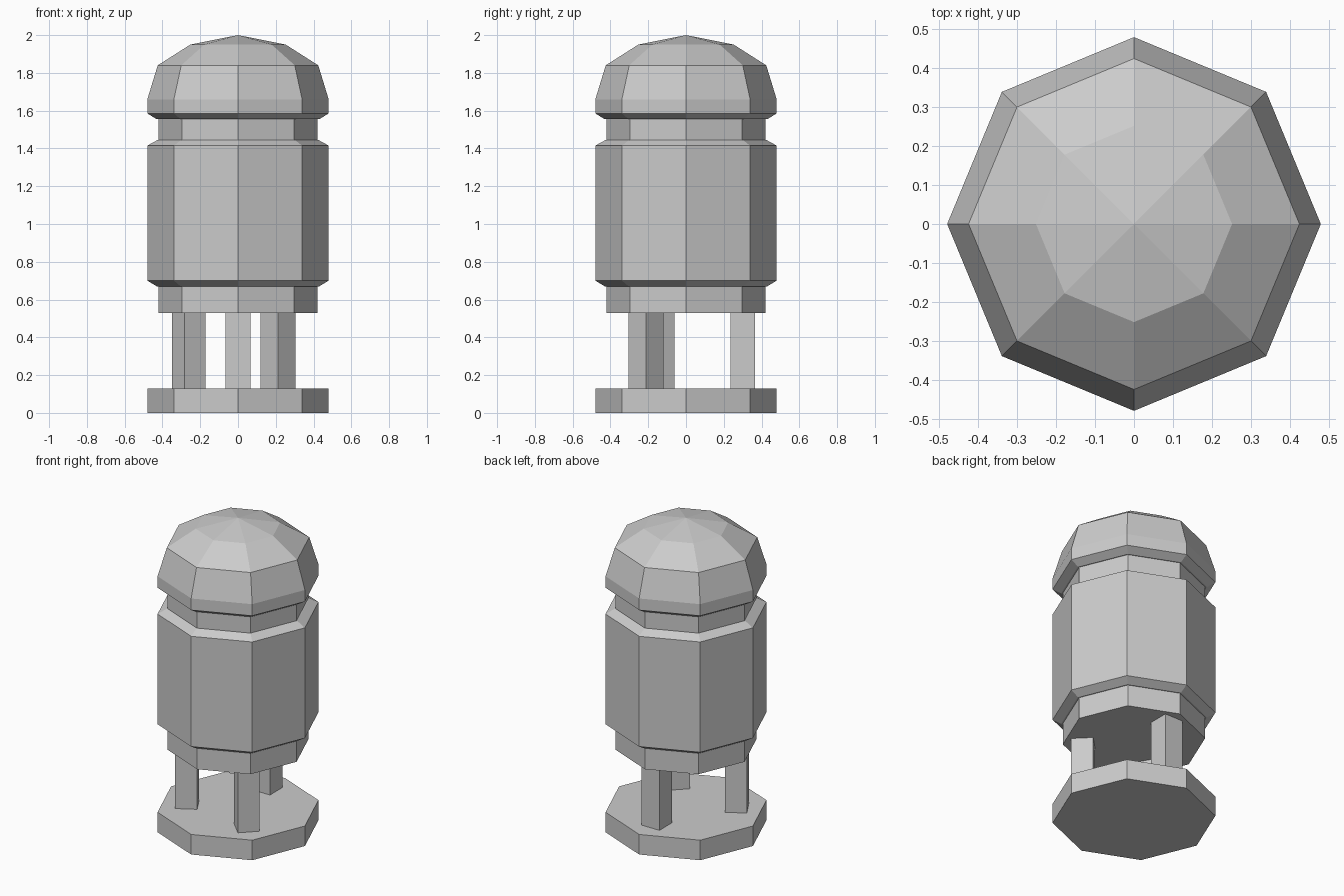
import bpy, bmesh, math

cube = bpy.data.objects.get("Cube")
if cube:
    bpy.data.objects.remove(cube, do_unlink=True)

SIDES = 8

grey = bpy.data.materials.new("plain grey")
grey.use_nodes = True
colour = (0.6, 0.6, 0.6, 1)
grey.diffuse_color = colour
grey.node_tree.nodes["Principled BSDF"].inputs["Base Color"].default_value = colour


def finish(name, bm):
    bmesh.ops.recalc_face_normals(bm, faces=bm.faces)
    mesh = bpy.data.meshes.new(name)
    bm.to_mesh(mesh)
    bm.free()
    mesh.materials.append(grey)
    obj = bpy.data.objects.new(name, mesh)
    bpy.context.collection.objects.link(obj)
    return obj


def turned(name, profile):
    """Closed eight-sided solid from (radius, height) steps; radius 0 is a tip."""
    bm = bmesh.new()
    rings = []
    for r, z in profile:
        count = SIDES if r else 1
        rings.append([bm.verts.new((r * math.cos(math.tau * i / SIDES),
                                    r * math.sin(math.tau * i / SIDES), z))
                      for i in range(count)])
    for low, high in zip(rings, rings[1:]):
        for i in range(SIDES):
            j = (i + 1) % SIDES
            if len(high) == 1:
                bm.faces.new((low[i], low[j], high[0]))
            else:
                bm.faces.new((low[i], low[j], high[j], high[i]))
    for ring in (rings[0], rings[-1]):
        if len(ring) > 1:
            bm.faces.new(ring)
    return finish(name, bm)


def leg(name, degrees, side=0.13, reach=0.3, bottom=0.13, top=0.53):
    """Square post turned to face outwards from the centre."""
    bm = bmesh.new()
    bmesh.ops.create_cube(bm, size=1)
    bmesh.ops.scale(bm, vec=(side, side, top - bottom), verts=bm.verts)
    obj = finish(name, bm)
    a = math.radians(degrees)
    obj.location = (reach * math.cos(a), reach * math.sin(a), (top + bottom) / 2)
    obj.rotation_euler.z = a


# Foot plate and the three posts
turned("base_plate", [(0.48, 0), (0.48, 0.13)])
for name, degrees in (("back_leg", 90), ("right_leg", 210), ("left_leg", 315)):
    leg(name, degrees)

# Inner core shows below the body and as the neck under the dome
turned("core", [(0.42, 0.53), (0.42, 1.6)])

# Body with chamfered rims
turned("body", [(0.43, 0.67), (0.48, 0.70), (0.48, 1.415), (0.425, 1.445)])

# Faceted dome cap
turned("dome", [(0.43, 1.555), (0.48, 1.585), (0.48, 1.66),
                (0.425, 1.84), (0.252, 1.95), (0, 2.0)])
